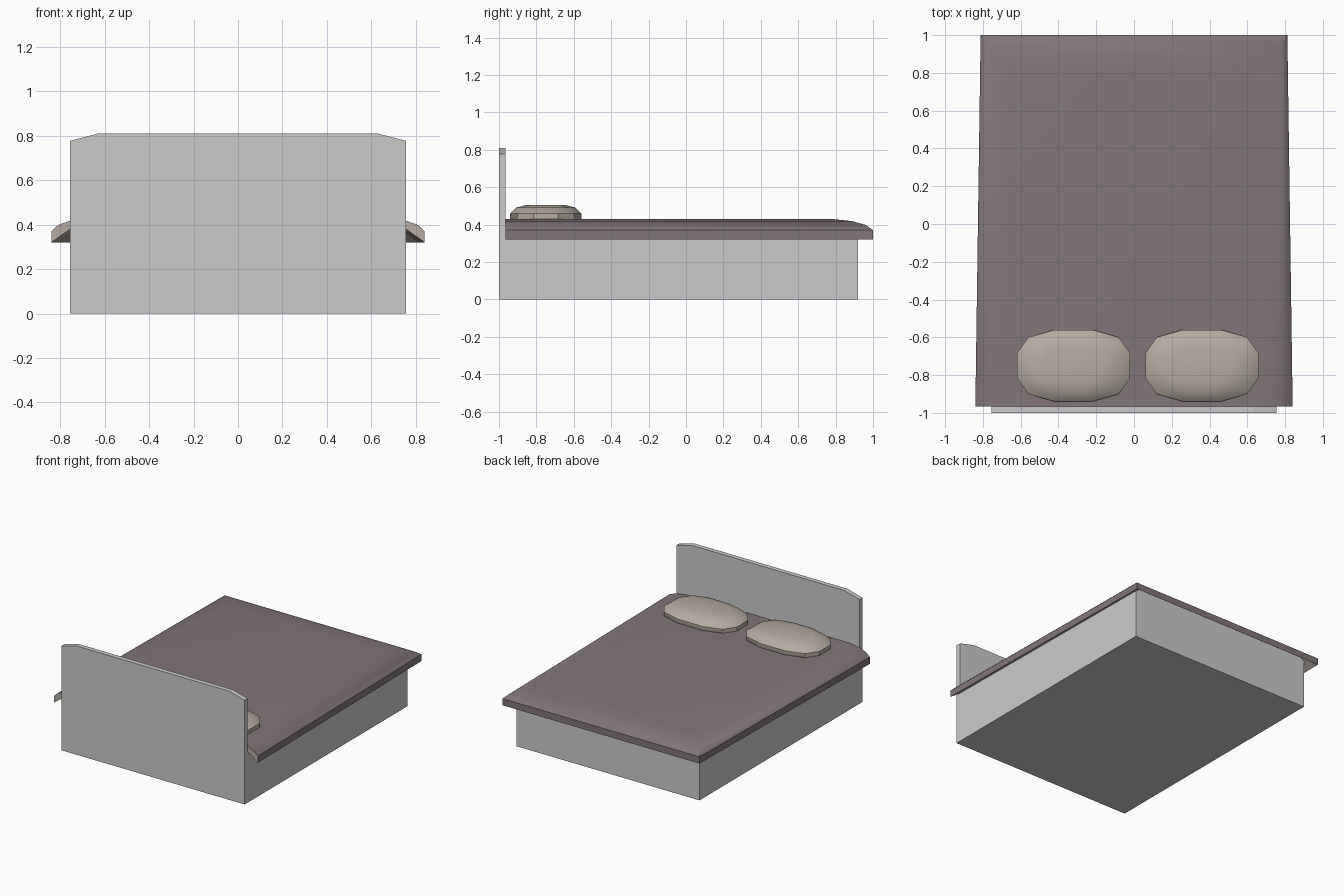
import bpy, bmesh, math

if "Cube" in bpy.data.objects:
    bpy.data.objects.remove(bpy.data.objects["Cube"])


def material(name, rgb):
    m = bpy.data.materials.new(name)
    m.diffuse_color = (*rgb, 1)
    m.use_nodes = True
    m.node_tree.nodes["Principled BSDF"].inputs["Base Color"].default_value = m.diffuse_color
    return m


def make(name, verts, faces, mats=(), smooth=None):
    me = bpy.data.meshes.new(name)
    me.from_pydata(verts, [], faces)
    bm = bmesh.new()
    bm.from_mesh(me)
    bmesh.ops.recalc_face_normals(bm, faces=bm.faces)
    bm.to_mesh(me)
    bm.free()
    ob = bpy.data.objects.new(name, me)
    bpy.context.collection.objects.link(ob)
    for m in mats:
        me.materials.append(m)
    if smooth:
        bpy.ops.object.select_all(action='DESELECT')
        ob.select_set(True)
        bpy.context.view_layer.objects.active = ob
        bpy.ops.object.shade_smooth_by_angle(angle=math.radians(smooth))
    return ob


def loft(rings, closed=True):
    """Bridge equal-sized rings; returns verts and side faces."""
    n = len(rings[0])
    verts = [p for r in rings for p in r]
    faces = []
    for k in range(len(rings) - 1):
        for i in range(n if closed else n - 1):
            a, b = k * n + i, k * n + (i + 1) % n
            faces.append((a, b, b + n, a + n))
    return verts, faces


def prism(name, profile, y0, y1):
    v, f = loft([[(x, y, z) for x, z in profile] for y in (y0, y1)])
    n = len(profile)
    return make(name, v, f + [tuple(range(n)), tuple(range(n, 2 * n))])


purple = material("blanket_purple", (0.22, 0.18, 0.19))
linen = material("linen", (0.46, 0.41, 0.36))

# Bed base and headboard with clipped top corners
HEAD = -0.965
prism("bed_base", [(-0.755, 0), (0.755, 0), (0.755, 0.385), (-0.755, 0.385)], HEAD, 0.92)
prism("headboard", [(-0.755, 0), (0.755, 0), (0.755, 0.777), (0.63, 0.81),
                    (-0.63, 0.81), (-0.755, 0.777)], -1.0, HEAD)

# Blanket: U-shaped rings (side inset, foot inset, z) from underside to top
steps = [(0.085, 0.08, 0.38), (0, 0, 0.32), (0, 0, 0.37), (0.03, 0.04, 0.398),
         (0.085, 0.11, 0.418), (0.17, 0.22, 0.43)]
rings = []
for dx, dy, z in steps:
    wh, wf, yf = 0.84 - dx, 0.812 - dx, 1 - dy
    rings.append([(-wh, HEAD, z), (-wf, yf, z), (wf, yf, z), (wh, HEAD, z)])
v, f = loft(rings, closed=False)
n = len(rings)
top = [tuple(range(4 * n - 4, 4 * n))]
cap = [tuple([4 * k for k in range(n)] + [4 * k + 3 for k in reversed(range(n))])]
under = [(0, 1, 2, 3)]
blanket = make("blanket", v, f + top + cap + under, (purple, linen), 30)
for p in blanket.data.polygons:
    if p.index < 3 or p.index > len(f):
        p.material_index = 1

# Pillows: low-poly twelve-sided cushions
quarter = [(0.30, 0.065), (0.24, 0.15), (0.10, 0.19)]
outline = (quarter + [(-x, y) for x, y in reversed(quarter)]
           + [(-x, -y) for x, y in quarter] + [(x, -y) for x, y in reversed(quarter)])
levels = [(0.93, 0.405), (1, 0.43), (1, 0.46), (0.84, 0.49), (0.55, 0.505)]
for name, cx in (("pillow_left", -0.32), ("pillow_right", 0.36)):
    v, f = loft([[(cx + x * s, -0.75 + y * s, z) for x, y in outline] for s, z in levels])
    m = len(v)
    make(name, v, f + [tuple(range(12)), tuple(range(m - 12, m))], (linen,), 35)
